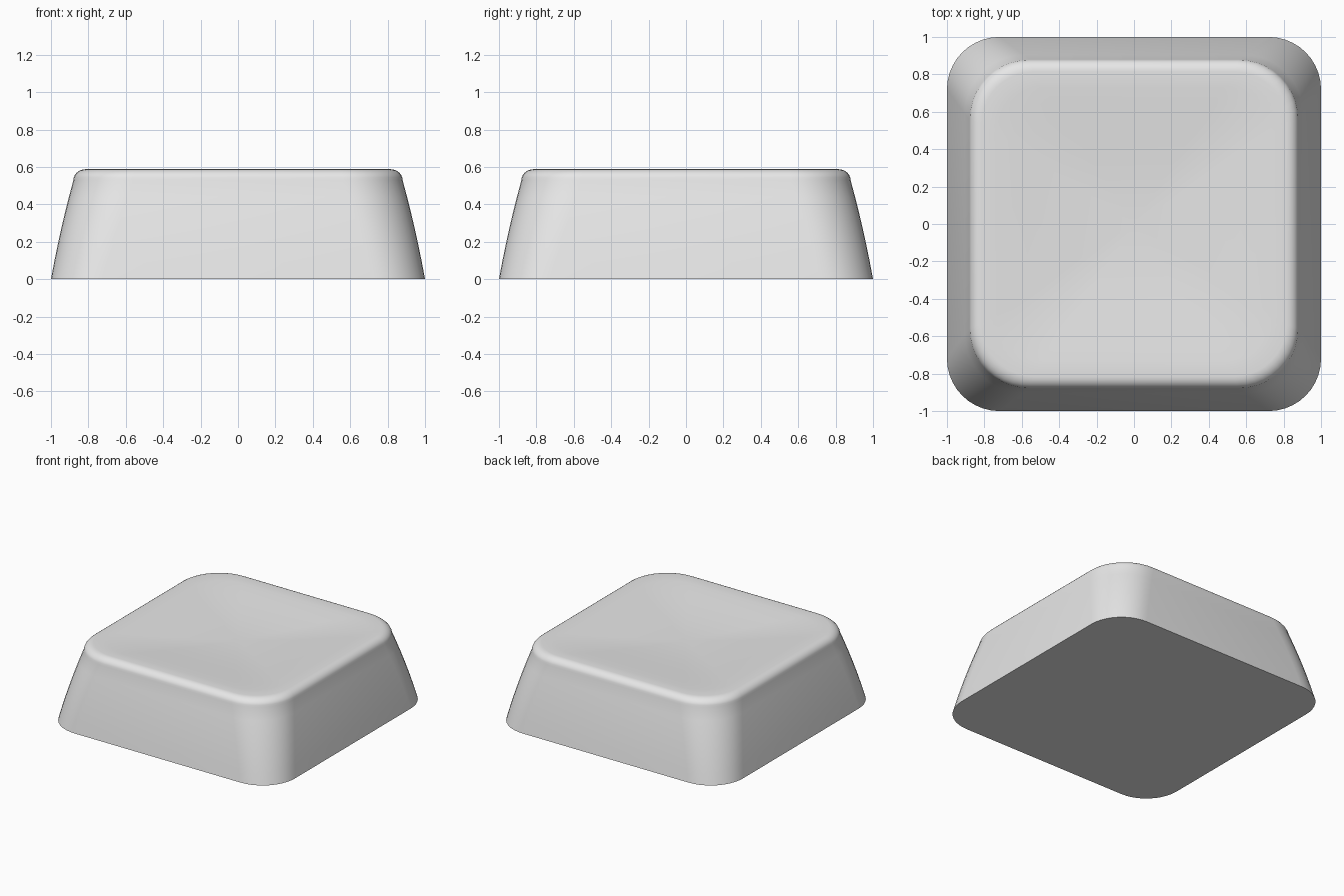
import bpy, bmesh, math

cube = bpy.data.objects.get("Cube")
if cube:
    bpy.data.objects.remove(cube, do_unlink=True)

CORNER_STEPS = 10


def rounded_square(half, radius):
    """Counter-clockwise outline of a square with round corners."""
    points = []
    for quarter in range(4):
        start = quarter * math.pi / 2
        middle = start + math.pi / 4
        reach = (half - radius) * math.sqrt(2)
        for step in range(CORNER_STEPS + 1):
            angle = start + step / CORNER_STEPS * math.pi / 2
            points.append((reach * math.cos(middle) + radius * math.cos(angle),
                           reach * math.sin(middle) + radius * math.sin(angle)))
    return points


# Bowed, tapering wall: half width, corner radius, height
rings = []
for step in range(7):
    t = step / 6
    rings.append((1 - 0.095 * t - 0.025 * t * t, 0.28 + 0.04 * t, 0.53 * t))

# Rounded rim rolling over onto the top
for step in range(1, 7):
    a = step / 6 * math.pi / 2
    inset = 0.065 * (1 - math.cos(a))
    rings.append((0.88 - inset, 0.32 - inset * 0.6, 0.53 + 0.058 * math.sin(a)))

# Shallow dish sinking towards the centre
RIM = 0.815
for step in range(1, 10):
    s = 1 - step / 10
    rings.append((RIM * s, 0.28 * s, 0.588 - 0.045 * (1 - s * s) ** 1.5))

bm = bmesh.new()
loops = [[bm.verts.new((x, y, z)) for x, y in rounded_square(half, radius)]
         for half, radius, z in rings]
count = len(loops[0])
for low, high in zip(loops, loops[1:]):
    for i in range(count):
        j = (i + 1) % count
        bm.faces.new((low[i], low[j], high[j], high[i]))

# Centre of the dish and the flat underside
centre = bm.verts.new((0, 0, 0.543))
for i in range(count):
    bm.faces.new((loops[-1][i], loops[-1][(i + 1) % count], centre))
bm.faces.new(loops[0][::-1])
bmesh.ops.recalc_face_normals(bm, faces=bm.faces)

mesh = bpy.data.meshes.new("key_cap")
bm.to_mesh(mesh)
bm.free()
cap = bpy.data.objects.new("key_cap", mesh)
bpy.context.collection.objects.link(cap)

# Light grey plastic
grey = bpy.data.materials.new("light_grey")
grey.use_nodes = True
colour = (0.8, 0.8, 0.8, 1)
grey.diffuse_color = colour
grey.node_tree.nodes["Principled BSDF"].inputs["Base Color"].default_value = colour
mesh.materials.append(grey)

# Smooth sides with a crisp bottom edge
bpy.ops.object.select_all(action='DESELECT')
cap.select_set(True)
bpy.context.view_layer.objects.active = cap
bpy.ops.object.shade_smooth_by_angle(angle=math.radians(40))
